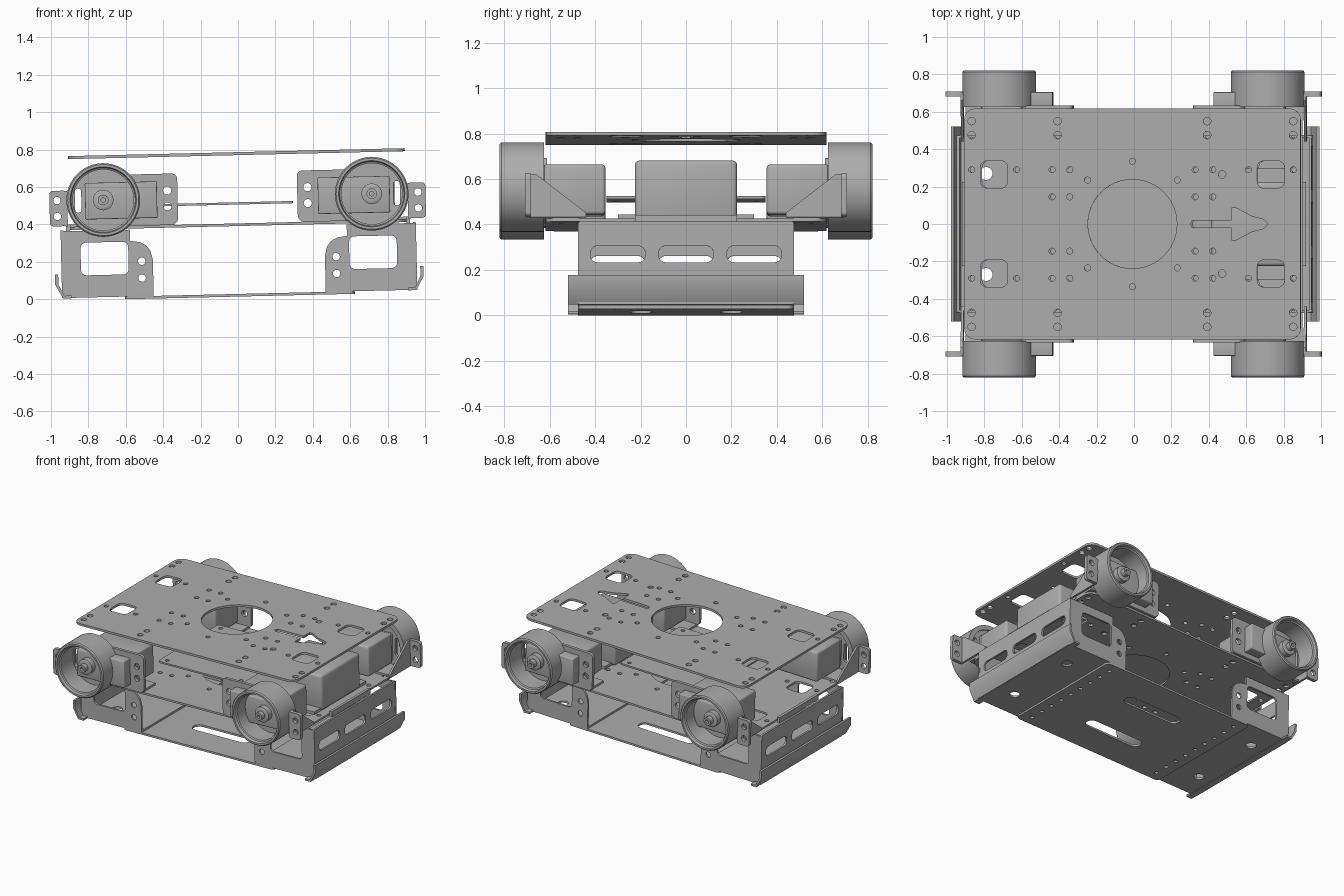
import bpy, bmesh
from math import cos, sin, pi
from mathutils import Matrix, Vector

cube = bpy.data.objects.get("Cube")
if cube:
    bpy.data.objects.remove(cube, do_unlink=True)

metal = bpy.data.materials.new("grey_metal")
metal.use_nodes = True
GREY = (0.42, 0.42, 0.42, 1)
metal.diffuse_color = GREY
metal.node_tree.nodes["Principled BSDF"].inputs["Base Color"].default_value = GREY

# The whole chassis leans slightly, higher at +x
LEAN = Matrix.Rotation(-0.0235, 4, 'Y') @ Matrix.Translation((0.01, 0, 0))
AXES = {'XY': Matrix.Identity(4),
        'XZ': Matrix(((1, 0, 0, 0), (0, 0, 1, 0), (0, 1, 0, 0), (0, 0, 0, 1))),
        'YZ': Matrix(((0, 0, 1, 0), (1, 0, 0, 0), (0, 1, 0, 0), (0, 0, 0, 1)))}
parts = []


def finish(name, bm, sx=1, sy=1):
    """Mirror, lean and link a mesh."""
    bmesh.ops.remove_doubles(bm, verts=bm.verts, dist=1e-4)
    bm.transform(LEAN @ Matrix.Diagonal((sx, sy, 1, 1)))
    bmesh.ops.recalc_face_normals(bm, faces=bm.faces)
    mesh = bpy.data.meshes.new(name)
    bm.to_mesh(mesh)
    bm.free()
    mesh.materials.clear()
    mesh.materials.append(metal)
    ob = bpy.data.objects.new(name, mesh)
    bpy.context.collection.objects.link(ob)
    parts.append(ob)


def circle(x, y, r, n=16):
    return [(x + r * cos(2 * pi * i / n), y + r * sin(2 * pi * i / n)) for i in range(n)]


def rounded(x, y, w, h, r, n=6):
    """Rounded rectangle around a centre."""
    pts = []
    for k, (a, b) in enumerate(((1, 1), (-1, 1), (-1, -1), (1, -1))):
        cx, cy = x + a * (w / 2 - r), y + b * (h / 2 - r)
        for i in range(n + 1):
            t = pi / 2 * (k + i / n)
            pts.append((cx + r * cos(t), cy + r * sin(t)))
    return pts


def sheet(name, loops, thick, plane='XY', at=0.0, sx=1, sy=1):
    """Flat plate: first loop is the outline, the rest are holes."""
    cu = bpy.data.curves.new(name, 'CURVE')
    cu.dimensions, cu.fill_mode, cu.extrude = '2D', 'BOTH', thick / 2
    for pts in loops:
        sp = cu.splines.new('POLY')
        sp.points.add(len(pts) - 1)
        for p, (u, v) in zip(sp.points, pts):
            p.co = (u, v, 0, 1)
        sp.use_cyclic_u = True
    tmp = bpy.data.objects.new("temporary_outline", cu)
    bpy.context.collection.objects.link(tmp)
    mesh = bpy.data.meshes.new_from_object(tmp.evaluated_get(bpy.context.evaluated_depsgraph_get()))
    bm = bmesh.new()
    bm.from_mesh(mesh)
    bpy.data.objects.remove(tmp)
    bpy.data.curves.remove(cu)
    bpy.data.meshes.remove(mesh)
    bm.transform(AXES[plane] @ Matrix.Translation((0, 0, at)))
    finish(name, bm, sx, sy)


def box(name, lo, hi, bevel=0.0, sx=1, sy=1):
    lo, hi = Vector(lo), Vector(hi)
    bm = bmesh.new()
    bmesh.ops.create_cube(bm, size=1)
    bm.transform(Matrix.Translation((lo + hi) / 2) @ Matrix.Diagonal((*(hi - lo), 1)))
    if bevel:
        bmesh.ops.bevel(bm, geom=bm.edges[:], offset=bevel, segments=3, profile=0.5, affect='EDGES')
    finish(name, bm, sx, sy)


def lathe(name, profile, cx, cz, sx=1, sy=1, steps=48):
    """Turn (radius, y) points around an axis along y."""
    bm = bmesh.new()
    vs = [bm.verts.new((cx + r, y, cz)) for r, y in profile]
    es = [bm.edges.new(p) for p in zip(vs, vs[1:])]
    bmesh.ops.spin(bm, geom=vs + es, cent=(cx, 0, cz), axis=(0, 1, 0), angle=2 * pi, steps=steps)
    finish(name, bm, sx, sy)


# Top and middle decks with the same hole pattern
deck = [rounded(0, 0, 1.8, 1.235, 0.06), circle(0, 0, 0.238, 48)]
for sy in (-1, 1):
    for sx in (-1, 1):
        deck.append(rounded(sx * 0.74, sy * 0.265, 0.145, 0.145, 0.035))
        for x in (0.86, 0.4):
            deck += [circle(sx * x, sy * 0.55, 0.02), circle(sx * x, sy * 0.475, 0.02)]
        for x in (0.335, 0.43):
            deck += [circle(sx * x, sy * y, 0.016) for y in (0.145, 0.29)]
        deck += [circle(sx * x, sy * 0.29, 0.016) for x in (0.62, 0.86)]
        deck.append(circle(sx * 0.24, sy * 0.235, 0.016))
    deck += [circle(0, sy * 0.335, 0.016), circle(0.48, sy * 0.265, 0.02)]
half = [(0.32, 0.018), (0.53, 0.018), (0.53, 0.085), (0.55, 0.088), (0.64, 0.04), (0.7, 0.025), (0.72, 0.008)]
deck.append([(0.31, 0)] + half + [(x, -y) for x, y in reversed(half)])
sheet("top_deck", deck, 0.016, at=0.778)
sheet("middle_deck", deck, 0.014, at=0.398)

# Circuit board
sheet("circuit_board", [rounded(-0.055, 0, 0.7, 0.7, 0.02)]
      + [circle(sx * 0.3 - 0.055, sy * 0.31, 0.014) for sx in (-1, 1) for sy in (-1, 1)], 0.012, at=0.512)

# Motor housing with its mounting flange
box("housing", (0.42, -0.225, 0.405), (0.84, 0.225, 0.662), 0.02)
box("housing_flange", (0.45, -0.3, 0.405), (0.83, 0.3, 0.425))

# Bottom plate with long slots and rows of fixing holes
floor = [rounded(0, 0, 1.23, 0.95, 0.03)]
for sy in (-1, 1):
    floor.append(rounded(0, sy * 0.2, 0.46, 0.09, 0.044))
for sx in (-1, 1):
    floor += [circle(sx * 0.54, -0.4 + 0.1 * i, 0.014) for i in range(9)]
sheet("bottom_plate", floor, 0.014, at=0.021)

bracket = [(0.95, 0.385), (0.58, 0.385), (0.58, 0.325), (0.53, 0.318), (0.495, 0.3), (0.472, 0.27),
           (0.46, 0.22), (0.46, 0.03), (0.95, 0.03)]
bumper = [(0.985, 0.155), (0.985, 0.1), (0.945, 0.026), (0.9, 0.026), (0.9, 0.04), (0.937, 0.04),
          (0.968, 0.1), (0.968, 0.155)]
for sx, end in ((-1, "right"), (1, "left")):
    # End brackets: base, slotted wall, side cheeks and bumper
    base = [rounded(0.705, 0, 0.49, 0.95, 0.01)] + [circle(0.8, y, 0.035) for y in (-0.27, 0.27)]
    sheet(end + "_bracket_base", base, 0.014, at=0.035, sx=sx)
    wall = [rounded(0, 0.21, 0.95, 0.36, 0.01)] + [rounded(y, 0.247, 0.24, 0.072, 0.03) for y in (-0.3, 0, 0.3)]
    sheet(end + "_bracket_wall", wall, 0.014, 'YZ', 0.942, sx)
    box(end + "_bracket_lip", (0.9, -0.225, 0.38), (0.92, 0.225, 0.42), sx=sx)
    sheet(end + "_bumper", [bumper], 1.04, 'XZ', sx=sx)
    for sy, side in ((-1, "front"), (1, "back")):
        tag = end + "_" + side + "_"
        cheek = [bracket, rounded(0.718, 0.234, 0.255, 0.175, 0.03),
                 circle(0.52, 0.215, 0.02), circle(0.52, 0.125, 0.02)]
        sheet(tag + "bracket_cheek", cheek, 0.014, 'XZ', 0.468, sx, sy)

        # Wheel cup, its pierced floor and the hub
        cx, cz = 0.718, 0.547
        rim = [(0.197, 0.625), (0.197, 0.812), (0.19, 0.82), (0.177, 0.82), (0.172, 0.8), (0.163, 0.795),
               (0.163, 0.625), (0.197, 0.625)]
        lathe(tag + "wheel_cup", rim, cx, cz, sx, sy)
        pierced = [circle(cx, cz, 0.18, 40)] + [rounded(cx + s * 0.134, cz, 0.034, 0.13, 0.016) for s in (-1, 1)]
        sheet(tag + "wheel_floor", pierced, 0.02, 'XZ', 0.645, sx, sy)
        hub = [(0, 0.69), (0.055, 0.69), (0.055, 0.745), (0.045, 0.75), (0.028, 0.75), (0.028, 0.785),
               (0.012, 0.785), (0.012, 0.765), (0, 0.765)]
        lathe(tag + "wheel_hub", hub, cx, cz, sx, sy, 24)

        # Servo, with its front block and mounting plate
        box(tag + "servo", (0.43, 0.355, 0.425), (0.815, 0.63, 0.645), 0.015, sx, sy)
        box(tag + "servo_front", (0.43, 0.62, 0.445), (0.815, 0.705, 0.64), 0.006, sx, sy)
        mount = [rounded(0.46, 0.545, 0.28, 0.27, 0.03)] + [circle(0.375, z, 0.022) for z in (0.505, 0.59)]
        sheet(tag + "servo_mount", mount, 0.022, 'XZ', 0.622, sx, sy)
        box(tag + "servo_foot", (0.34, 0.47, 0.405), (0.9, 0.63, 0.42), sx=sx, sy=sy)

        # Outer ear with its triangular gusset
        ear = [rounded(0.958, 0.507, 0.095, 0.19, 0.02)] + [circle(0.965, z, 0.02) for z in (0.465, 0.55)]
        sheet(tag + "ear", ear, 0.025, 'XZ', 0.695, sx, sy)
        gusset = [(0.7, 0.6), (0.66, 0.6), (0.44, 0.43), (0.44, 0.41), (0.7, 0.41)]
        sheet(tag + "ear_gusset", [gusset], 0.014, 'YZ', 0.917, sx, sy)

# Smooth the round parts and keep sharp edges
bpy.ops.object.select_all(action='DESELECT')
for ob in parts:
    ob.select_set(True)
bpy.context.view_layer.objects.active = parts[0]
bpy.ops.object.shade_smooth_by_angle(angle=0.6)
